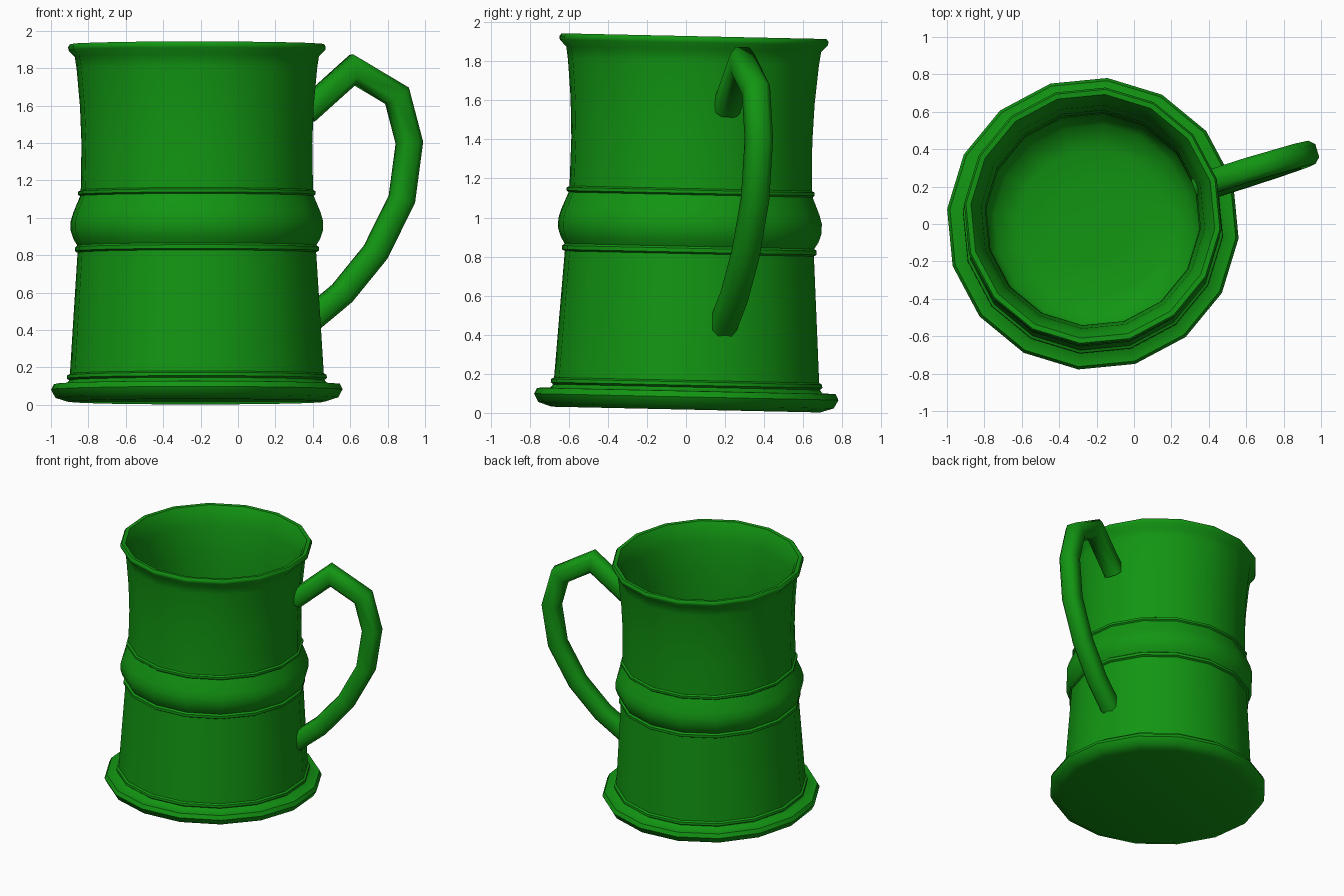
import bpy, bmesh, math
from mathutils import Vector, Matrix

if "Cube" in bpy.data.objects:
    bpy.data.objects.remove(bpy.data.objects["Cube"])

SIDES = 16
TURN = math.radians(16.8)          # handle direction around the mug axis
PLACE = (Matrix.Translation((-0.22, 0, 0.017))
         @ Matrix.Rotation(-0.0215, 4, 'X') @ Matrix.Rotation(TURN, 4, 'Z'))

green = bpy.data.materials.new("green")
green.diffuse_color = (0.006, 0.30, 0.006, 1)
green.use_nodes = True
green.node_tree.nodes["Principled BSDF"].inputs["Base Color"].default_value = green.diffuse_color


def finish(name, bm, angle):
    bmesh.ops.recalc_face_normals(bm, faces=bm.faces)
    mesh = bpy.data.meshes.new(name)
    bm.to_mesh(mesh)
    bm.free()
    mesh.materials.append(green)
    obj = bpy.data.objects.new(name, mesh)
    bpy.context.collection.objects.link(obj)
    obj.matrix_world = PLACE
    bpy.ops.object.select_all(action='DESELECT')
    obj.select_set(True)
    bpy.context.view_layer.objects.active = obj
    bpy.ops.object.shade_smooth_by_angle(angle=math.radians(angle))
    return obj


def skin(rings):
    """Join equal rings of points into a closed skin with capped ends."""
    bm = bmesh.new()
    loops = [[bm.verts.new(p) for p in ring] for ring in rings]
    n = len(loops[0])
    for a, b in zip(loops, loops[1:]):
        for i in range(n):
            j = (i + 1) % n
            bm.faces.new((a[i], a[j], b[j], b[i]))
    bm.faces.new(loops[0])
    bm.faces.new(loops[-1])
    return bm


# Tankard body: foot, beads, middle bulge, flared rim, then the inside
profile = [
    (0.69, 0.0), (0.76, 0.022), (0.783, 0.065), (0.768, 0.095), (0.70, 0.098),
    (0.686, 0.115), (0.699, 0.125), (0.697, 0.142), (0.682, 0.15),
    (0.66, 0.50), (0.641, 0.798), (0.655, 0.806), (0.655, 0.826), (0.642, 0.836),
    (0.663, 0.87), (0.678, 0.915), (0.678, 0.965), (0.665, 1.01), (0.636, 1.08),
    (0.628, 1.10), (0.638, 1.108), (0.638, 1.124), (0.624, 1.132),
    (0.620, 1.38), (0.628, 1.58), (0.646, 1.78), (0.656, 1.845),
    (0.69, 1.88), (0.692, 1.898), (0.682, 1.912), (0.655, 1.91),
    (0.625, 1.86), (0.60, 1.77), (0.578, 1.55), (0.572, 1.30), (0.575, 0.80),
    (0.58, 0.25), (0.53, 0.16), (0.40, 0.12), (0.20, 0.11),
]
body = [[(r * math.cos(math.tau * i / SIDES), r * math.sin(math.tau * i / SIDES), z)
         for i in range(SIDES)] for r, z in profile]
finish("tankard_body", skin(body), 50)

# Handle: rounded square section swept along a path in the local xz plane
path = [Vector((x, 0, z)) for x, z in [
    (0.605, 1.55), (0.872, 1.782), (1.118, 1.643), (1.187, 1.392),
    (1.145, 1.09), (0.998, 0.805), (0.812, 0.585), (0.62, 0.43)]]
h, c = 0.065, 0.036
section = [(h, -c), (h, c), (c, h), (-c, h), (-h, c), (-h, -c), (-c, -h), (c, -h)]
rings = []
for i, p in enumerate(path):
    d0 = (p - path[max(i - 1, 0)]).normalized() if i else (path[1] - p).normalized()
    d1 = (path[i + 1] - p).normalized() if i < len(path) - 1 else d0
    t = (d0 + d1).normalized()
    across = Vector((-t.z, 0, t.x)) / t.dot(d0)   # mitred at each bend
    rings.append([p + across * u + Vector((0, v, 0)) for u, v in section])
finish("handle", skin(rings), 75)
